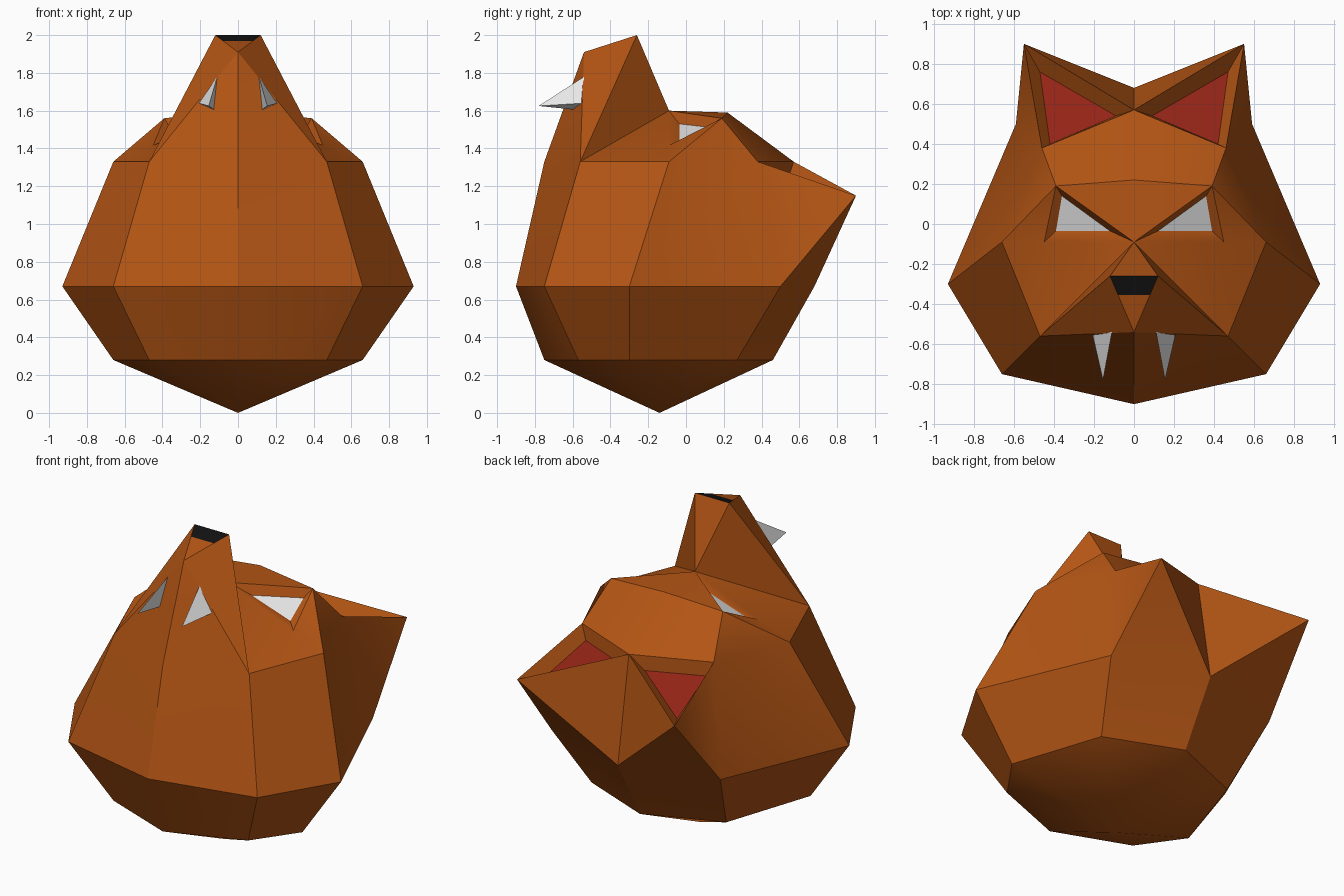
import bpy
import bmesh
import math
from mathutils import Vector

cube = bpy.data.objects.get("Cube")
if cube:
    bpy.data.objects.remove(cube, do_unlink=True)


def make_material(name, colour):
    mat = bpy.data.materials.new(name)
    mat.use_nodes = True
    rgba = (*colour, 1.0)
    mat.diffuse_color = rgba
    shader = next(n for n in mat.node_tree.nodes if n.type == "BSDF_PRINCIPLED")
    shader.inputs["Base Color"].default_value = rgba
    shader.inputs["Roughness"].default_value = 0.8
    return mat


fur = make_material("orange_fur", (0.45, 0.09, 0.007))
red = make_material("ear_red", (0.3, 0.018, 0.008))
white = make_material("tooth_white", (0.8, 0.8, 0.8))
black = make_material("nose_black", (0.006, 0.006, 0.006))


def build_mirrored(name, faces, material, face_up=False, smooth=False):
    """Build faces on the +x half, reflect them and weld the centre line."""
    bm = bmesh.new()
    for side in (1, -1):
        for face in faces:
            verts = [bm.verts.new((p[0] * side, p[1], p[2])) for p in face]
            bm.faces.new(verts)
    bmesh.ops.remove_doubles(bm, verts=bm.verts[:], dist=0.001)
    bmesh.ops.recalc_face_normals(bm, faces=bm.faces[:])
    if face_up:
        for face in bm.faces:
            face.normal_update()
            if face.normal.z < 0:
                face.normal_flip()
    mesh = bpy.data.meshes.new(name)
    bm.to_mesh(mesh)
    bm.free()
    mesh.materials.append(material)
    obj = bpy.data.objects.new(name, mesh)
    bpy.context.collection.objects.link(obj)
    if smooth:
        bpy.ops.object.select_all(action="DESELECT")
        obj.select_set(True)
        bpy.context.view_layer.objects.active = obj
        bpy.ops.object.shade_smooth_by_angle(angle=math.radians(30))
    return obj


def ring(height, outline):
    return [Vector((x, y, height)) for x, y in outline]


def strip(lower, upper):
    """Quads between two neighbouring rings."""
    return [(lower[i], lower[i + 1], upper[i + 1], upper[i])
            for i in range(len(lower) - 1)]


def walls(rim, floor):
    """Sloped sides of a recess, from its rim to its floor."""
    return [(rim[i], rim[i - 1], floor[i - 1], floor[i]) for i in range(len(rim))]


# Half outlines of the skull, running from the front centre to the back
base = Vector((0, -0.14, 0))
low = ring(0.28, [(0, -0.75), (0.47, -0.57), (0.66, -0.3), (0.47, 0.27), (0, 0.46)])
mid = ring(0.67, [(0, -0.9), (0.66, -0.75), (0.93, -0.3), (0.59, 0.5), (0, 0.68)])
top = ring(1.33, [(0, -0.75), (0.47, -0.56), (0.66, -0.09), (0.46, 0.38), (0, 0.57)])
chin, lip, cheek, temple, crown = top

# Landmarks of the face
nose_back = Vector((0.12, -0.26, 2))
nose_mid = Vector((0, -0.26, 2))
muzzle = Vector((0, -0.54, 1.91))
nose_front = nose_back.lerp(muzzle, 0.34)
nose_low = nose_mid.lerp(muzzle, 0.34)
bridge = Vector((0, -0.09, 1.6))
brow = Vector((0.39, 0.19, 1.56))
brow_mid = Vector((0, 0.22, 1.59))
eye_corner = bridge.lerp(cheek, 0.68)
ear_tip = Vector((0.55, 0.9, 1.15))

# Recess floors
eye_rim = [bridge, eye_corner, brow]
eye_floor = [Vector((0.12, -0.035, 1.53)), Vector((0.39, -0.035, 1.44)),
             Vector((0.36, 0.14, 1.51))]
ear_rim = [temple, ear_tip, crown]
ear_floor = [Vector((0.42, 0.4, 1.24)), Vector((0.47, 0.76, 1.12)),
             Vector((0.09, 0.54, 1.24))]

# Head: underside, sides, snout, brow and ears in one shell
head = [(base, low[i], low[i + 1]) for i in range(len(low) - 1)]
head += strip(low, mid)
head += strip(mid[:-1], top[:-1])
head += [
    (muzzle, lip, chin),
    (muzzle, nose_front, nose_back, lip),
    (muzzle, nose_low, nose_front),
    (nose_back, bridge, lip),
    (nose_back, nose_mid, bridge),
    (bridge, eye_corner, lip),
    (eye_corner, cheek, lip),
    (eye_corner, brow, cheek),
    (brow, temple, cheek),
    (bridge, brow_mid, brow),
    (brow_mid, crown, temple, brow),
    (temple, ear_tip, mid[3]),
    (mid[3], ear_tip, mid[4]),
    (mid[4], ear_tip, crown),
]
head += walls(eye_rim, eye_floor) + walls(ear_rim, ear_floor)
build_mirrored("head", head, fur, smooth=True)

# Coloured floors and nose
build_mirrored("eyes", [eye_floor], white, face_up=True)
build_mirrored("inner_ears", [ear_floor], red, face_up=True)
build_mirrored("nose", [(nose_mid, nose_back, nose_front, nose_low)], black, face_up=True)

# Fangs: slim three-sided spikes
fang_base = [Vector((x, -0.54, z)) for x, z in ((0.11, 1.78), (0.21, 1.64), (0.12, 1.6))]
fang_tip = Vector((0.155, -0.78, 1.625))
fangs = [(fang_base[i - 1], fang_base[i], fang_tip) for i in range(3)]
build_mirrored("fangs", fangs + [fang_base], white)
